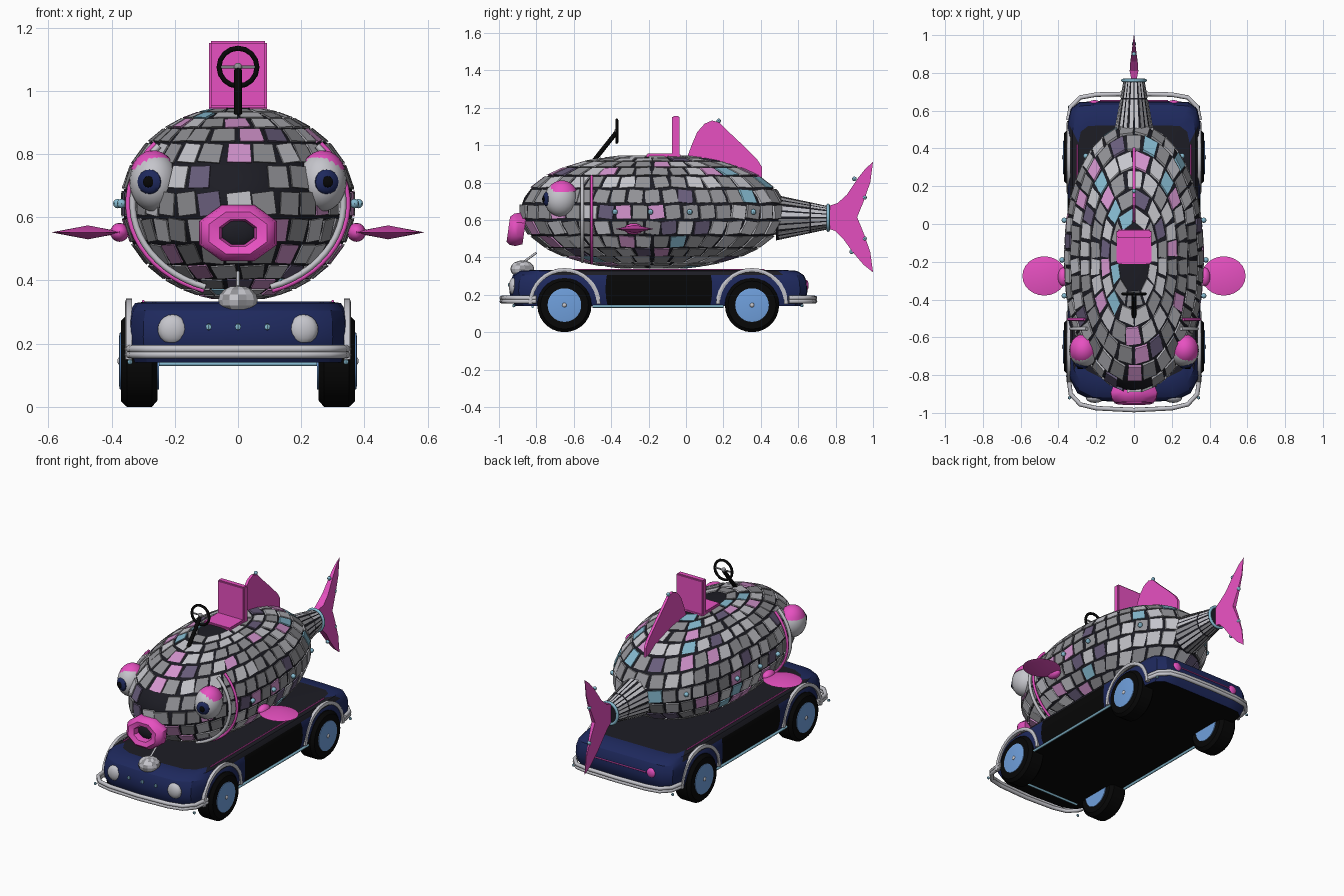
import bpy, bmesh, math, random
from mathutils import Vector, Matrix

if "Cube" in bpy.data.objects:
    bpy.data.objects.remove(bpy.data.objects["Cube"])

random.seed(11)
COLOURS = {
    "charcoal": (0.012, 0.012, 0.018), "silver": (0.56, 0.56, 0.6), "grey": (0.29, 0.29, 0.31),
    "pale_pink": (0.66, 0.3, 0.62), "dusky_purple": (0.14, 0.11, 0.2), "ice_blue": (0.24, 0.5, 0.64),
    "hot_pink": (0.84, 0.085, 0.56), "navy": (0.013, 0.022, 0.11), "black": (0.002, 0.002, 0.002),
    "wheel_blue": (0.16, 0.35, 0.72)}
MATS = {}
for key, rgb in COLOURS.items():
    MATS[key] = bpy.data.materials.new(key)
    MATS[key].diffuse_color = (*rgb, 1)


def finish(name, bm, mats, smooth=None):
    bmesh.ops.recalc_face_normals(bm, faces=bm.faces)
    me = bpy.data.meshes.new(name)
    bm.to_mesh(me)
    bm.free()
    for m in mats:
        me.materials.append(MATS[m])
    ob = bpy.data.objects.new(name, me)
    bpy.context.collection.objects.link(ob)
    if smooth:
        bpy.context.view_layer.objects.active = ob
        ob.select_set(True)
        bpy.ops.object.shade_smooth_by_angle(angle=math.radians(smooth))
        ob.select_set(False)
    return ob


def ball(name, c, r, mat, seg=16, rings=10, smooth=40, above=None, rot=Matrix()):
    bm = bmesh.new()
    bmesh.ops.create_uvsphere(bm, u_segments=seg, v_segments=rings, radius=1)
    if above is not None:
        cut = bmesh.ops.bisect_plane(bm, geom=bm.verts[:] + bm.edges[:] + bm.faces[:], plane_co=(0, 0, above),
                                     plane_no=(0, 0, -1), clear_outer=True)
        bmesh.ops.contextual_create(bm, geom=[e for e in cut["geom_cut"] if isinstance(e, bmesh.types.BMEdge)])
    bm.transform(Matrix.Translation(c) @ rot @ Matrix.Diagonal((*r, 1)))
    return finish(name, bm, [mat], smooth)


def box(name, lo, hi, mat, bevel=0.006):
    bm = bmesh.new()
    bmesh.ops.create_cube(bm, size=1)
    lo, hi = Vector(lo), Vector(hi)
    bm.transform(Matrix.Translation((lo + hi) / 2) @ Matrix.Diagonal((*(hi - lo), 1)))
    bmesh.ops.bevel(bm, geom=bm.edges[:], offset=bevel, segments=2, affect='EDGES')
    return finish(name, bm, [mat])


def tube(name, pts, r, mat, closed=False, sides=2):
    cu = bpy.data.curves.new(name, 'CURVE')
    cu.dimensions = '3D'
    cu.bevel_depth, cu.bevel_resolution, cu.use_fill_caps = r, sides, True
    sp = cu.splines.new('POLY')
    sp.points.add(len(pts) - 1)
    for p, q in zip(sp.points, pts):
        p.co = (*q, 1)
    sp.use_cyclic_u = closed
    cu.materials.append(MATS[mat])
    ob = bpy.data.objects.new(name, cu)
    bpy.context.collection.objects.link(ob)
    bpy.context.view_layer.objects.active = ob
    ob.select_set(True)
    bpy.ops.object.convert(target='MESH')
    bpy.ops.object.select_all(action='DESELECT')


def loft(bm, rings, cap=True):
    vs = [[bm.verts.new(p) for p in ring] for ring in rings]
    n = len(vs[0])
    for a, b in zip(vs, vs[1:]):
        for i in range(n):
            bm.faces.new((a[i], a[(i + 1) % n], b[(i + 1) % n], b[i]))
    if cap:
        bm.faces.new(vs[0])
        bm.faces.new(vs[-1])


def plate(name, pts, half, mat):
    """Thin upright fin from a (y, z) outline; half(y) gives the half thickness."""
    bm = bmesh.new()
    loft(bm, [[(s * half(y), y, z) for y, z in pts] for s in (-1, 1)])
    return finish(name, bm, [mat])


# Mirror tiles: closed raised plates over a surface function surf(u, v, scale)
TILE_MATS = ["silver", "grey", "pale_pink", "dusky_purple", "ice_blue"]


def tile(bm, surf, u0, u1, v0, v1, weights, skew=0.0):
    du, dv = skew * (u1 - u0), skew * (v1 - v0)
    quad = [(u0 + du, v0 - dv), (u1 + du, v0 + dv), (u1 - du, v1 + dv), (u0 - du, v1 - dv)]
    hi = [bm.verts.new(surf(u, v, 1.018)) for u, v in quad]
    lo = [bm.verts.new(surf(u, v, 0.985)) for u, v in quad]
    k = random.choices(range(5), weights)[0]
    faces = [hi, lo[::-1]] + [(hi[i], lo[i], lo[(i + 1) % 4], hi[(i + 1) % 4]) for i in range(4)]
    for f in faces:
        bm.faces.new(f).material_index = k


C, R = Vector((0, -0.18, 0.643)), Vector((0.366, 0.705, 0.304))
FULL = 0.9  # below 1 makes the ends blunter


def body(u, v, s=1.0):
    t = -math.cos(v) * math.cos(u)
    t = math.copysign(abs(t) ** FULL, t)
    return C + s * Vector((R.x * math.cos(v) * math.sin(u), R.y * t, R.z * math.sin(v)))


def section(y):
    """Scale of the body's cross-section at y."""
    return math.sqrt(1 - abs((y - C.y) / R.y) ** (2 / FULL))


# Fish body and its tiles, equal arc lengths round each row, rows closing up to the poles
bm = bmesh.new()
loft(bm, [[body(math.pi * i / 24, math.radians(v)) for i in range(48)] for v in range(-85, 86, 10)])
finish("fish_body", bm, ["charcoal"], 40)
N = 360
arc = [0.0]
for i in range(N):
    arc.append(arc[-1] + (body(2 * math.pi * (i + 1) / N, 0) - body(2 * math.pi * i / N, 0)).length)


def angle_at(t):
    d = (t % 1.0) * arc[-1]
    i = next(k for k in range(N) if arc[k + 1] >= d)
    return 2 * math.pi * (i + (d - arc[i]) / (arc[i + 1] - arc[i])) / N


bm = bmesh.new()
cuts = [8, 24, 39, 51, 61.5, 70, 77.5]
cuts = [math.radians(a) for a in [-c for c in cuts[::-1]] + cuts]
for row, (lo, hi) in enumerate(zip(cuts, cuts[1:])):
    v, h = (lo + hi) / 2, 0.42 * (hi - lo)
    n = max(6, round(arc[-1] * math.cos(v) / 0.088))
    for i in range(n):
        t = (i + 0.5 * (row % 2) + random.uniform(-0.06, 0.06)) / n
        a, b = angle_at(t - 0.42 / n), angle_at(t + 0.42 / n)
        if b < a:
            a -= 2 * math.pi
        p = body((a + b) / 2, v)
        if abs(p.x) < 0.055 and p.y < -0.75 and 0.67 < p.z < 0.78:
            continue  # bare patch above the lips
        tile(bm, body, a, b, v - h, v + h, (36, 45, 10, 8, 5), random.uniform(-0.07, 0.07))
finish("body_tiles", bm, TILE_MATS)


# Tail stem with long panels and a collar
def stem(u, v, s=1.0):
    return Vector((s * (0.105 - 0.05 * v) * math.sin(u), 0.48 + 0.28 * v, 0.612 + s * (0.122 - 0.06 * v) * math.cos(u)))


bm = bmesh.new()
loft(bm, [[stem(2 * math.pi * i / 10, v) for i in range(10)] for v in (0, 1)])
finish("tail_stem", bm, ["charcoal"])
bm = bmesh.new()
for i in range(10):
    for v0, v1 in ((0.05, 0.64), (0.67, 0.97)):
        tile(bm, stem, (i - 0.4) * math.pi / 5, (i + 0.4) * math.pi / 5, v0, v1, (65, 30, 0, 5, 0))
finish("stem_panels", bm, TILE_MATS)
tube("tail_collar", [stem(2 * math.pi * i / 20, 1, 1.08) for i in range(20)], 0.009, "ice_blue", True)

# Fins
plate("tail_fin", [(0.755, 0.672), (0.81, 0.69), (0.86, 0.735), (0.92, 0.825), (0.96, 0.875), (1.0, 0.91),
                   (0.985, 0.8), (0.95, 0.7), (0.915, 0.615), (0.95, 0.53), (0.985, 0.43), (1.0, 0.32),
                   (0.95, 0.36), (0.89, 0.43), (0.84, 0.5), (0.8, 0.54), (0.755, 0.555)],
      lambda y: min(0.024, 0.012 + (y - 0.755) * 0.2, 0.001 + (1 - y) * 0.13), "hot_pink")
plate("dorsal_fin", [(0.0, 0.92), (0.03, 1.0), (0.06, 1.07), (0.1, 1.115), (0.14, 1.132), (0.18, 1.12), (0.24, 1.06),
                     (0.32, 0.985), (0.38, 0.925), (0.405, 0.885), (0.405, 0.8), (0.2, 0.85)],
      lambda y: 0.008, "hot_pink")
for s in (-1, 1):
    ball("side_fin", (s * 0.475, -0.275, 0.552), (0.116, 0.104, 0.022), "hot_pink", 24, 2)
    ball("side_fin_root", (s * 0.375, -0.28, 0.552), (0.03, 0.05, 0.03), "hot_pink", 12, 8)

# Lips round a dark mouth
bm = bmesh.new()
sect = [(0.134, 0.01), (0.126, -0.022), (0.1, -0.042), (0.064, -0.034), (0.054, 0.0), (0.06, 0.04), (0.12, 0.045)]
loft(bm, [[(r * math.cos(a), -0.908 + d + 0.1 * (r * math.sin(a)), 0.55 + r * math.sin(a) * 0.72)
           for r, d in sect] for a in [math.pi / 8 + math.pi * i / 4 for i in range(9)]], cap=False)
bmesh.ops.remove_doubles(bm, verts=bm.verts, dist=1e-4)
finish("lips", bm, ["hot_pink"], 50)
ball("mouth", (0, -0.9, 0.55), (0.06, 0.02, 0.045), "charcoal")

# Eyes, lids, pupils and gill bands
for s in (-1, 1):
    c = Vector((s * 0.266, -0.67, 0.712))
    ball("eye", c, (0.078, 0.088, 0.094), "silver", 20, 14)
    ball("eyelid", c + Vector((0, 0.006, 0)), (0.079, 0.089, 0.1), "hot_pink", 20, 14, above=0.44,
         rot=Matrix.Rotation(s * 0.08, 4, 'Y'))
    ball("iris", c + Vector((s * 0.014, -0.073, 0)), (0.04, 0.021, 0.04), "navy", 10, 8,
         rot=Matrix.Rotation(s * 0.3, 4, 'Z'))
    ball("pupil", c + Vector((s * 0.018, -0.092, 0)), (0.018, 0.007, 0.018), "black", 10, 6)
    for name, y, r, mat in (("gill_band", -0.555, 0.01, "silver"), ("gill_trim", -0.505, 0.008, "hot_pink")):
        k = section(y) * 1.05
        tube(name, [(s * R.x * k * math.cos(a), y, C.z + R.z * k * math.sin(a))
                    for a in [math.radians(-72 + 6.3 * i) for i in range(19)]], r, mat)

# Studs on flanks and fins
for s in (-1, 1):
    for y in (-0.38, -0.19, 0.02, 0.36):
        ball("flank_stud", (s * 1.04 * R.x * section(y), y, 0.643), (0.015,) * 3, "ice_blue", 8, 6)
for y, z in ((0.175, 1.13), (0.9, 0.82), (0.955, 0.72), (0.955, 0.5), (0.885, 0.43)):
    ball("fin_stud", (0, y, z), (0.012,) * 3, "ice_blue", 8, 6)

# Seat and steering wheel
box("seat_base", (-0.092, -0.212, 0.9), (0.092, -0.03, 0.955), "hot_pink")
box("seat_back", (-0.092, -0.074, 0.93), (0.092, -0.034, 1.157), "hot_pink")
tube("steering_column", [(0, -0.49, 0.92), (0, -0.375, 1.065)], 0.012, "black")
tube("steering_wheel", [(0.06 * math.cos(a), -0.37, 1.075 + 0.06 * math.sin(a))
                        for a in [math.pi * i / 8 for i in range(16)]], 0.008, "black", True)
tube("wheel_spoke", [(-0.056, -0.37, 1.075), (0.056, -0.37, 1.075)], 0.005, "grey")
ball("wheel_boss", (0, -0.372, 1.075), (0.014, 0.012, 0.014), "grey", 10, 6)

# Car chassis: rounded footprint, navy ends, black middle and floor, dark deck
half = [(0, -0.945), (0.22, -0.935), (0.3, -0.895), (0.34, -0.82), (0.35, -0.74), (0.35, -0.43), (0.35, 0.14),
        (0.35, 0.54), (0.335, 0.61), (0.29, 0.645), (0.2, 0.65), (0, 0.65)]
foot = half + [(-x, y) for x, y in half[-2:0:-1]]
bm = bmesh.new()
loft(bm, [[(x * k, -0.148 + (y + 0.148) * k, z) for x, y in foot]
          for z, k in ((0.14, 0.96), (0.18, 0.99), (0.22, 1), (0.27, 0.995), (0.305, 0.975), (0.328, 0.93), (0.333, 0.84))])
bm.normal_update()
for f in bm.faces:
    c = f.calc_center_median()
    if c.z > 0.31 and (len(f.verts) > 4 or -0.72 < c.y < 0.48 and abs(c.x) > 0.25):
        f.material_index = 2
    elif -0.43 < c.y < 0.14 or len(f.verts) > 4:
        f.material_index = 1
finish("chassis", bm, ["navy", "black", "charcoal"], 30)
for s in (-1, 1):
    tube("deck_trim", [(s * 0.3, -0.7, 0.334), (s * 0.3, 0.42, 0.334)], 0.004, "hot_pink")
    tube("sill_pipe", [(s * 0.345, -0.5, 0.138), (s * 0.345, 0.2, 0.138)], 0.008, "ice_blue")
    # Headlights and tail lights
    ball("headlight", (s * 0.207, -0.922, 0.245), (0.047, 0.025, 0.047), "silver", 16, 10)
    ball("tail_light", (s * 0.21, 0.642, 0.25), (0.03, 0.014, 0.03), "hot_pink", 14, 8)
    for y in (-0.92, 0.62):
        ball("corner_stud", (s * 0.342, y, 0.142), (0.009,) * 3, "ice_blue", 6, 4)
tube("rear_trim", [(-0.18, 0.652, 0.25), (0.18, 0.652, 0.25)], 0.004, "hot_pink")
tube("front_pipe", [(-0.25, -0.82, 0.136), (0.25, -0.82, 0.136)], 0.007, "ice_blue")
for x in (-0.093, 0, 0.093):
    ball("nose_stud", (x, -0.945, 0.253), (0.011, 0.008, 0.011), "ice_blue", 6, 4)

# Bumpers
for name, ys in (("front_bumper", (-0.985, -0.975, -0.955, -0.9, -0.8)), ("rear_bumper", (0.69, 0.685, 0.67, 0.62, 0.55))):
    right = list(zip((0, 0.2, 0.285, 0.335, 0.348), ys))
    path = [(-x, y) for x, y in right[:0:-1]] + right
    for z in (0.165, 0.183):
        tube(name, [(x, y, z) for x, y in path], 0.012, "silver")


def turned(name, s, y, prof, mat, seg=28):
    bm = bmesh.new()
    loft(bm, [[(s * x, y + r * math.cos(2 * math.pi * i / seg), 0.145 + r * math.sin(2 * math.pi * i / seg))
               for i in range(seg)] for x, r in prof])
    finish(name, bm, [mat], 25)


# Wheels with hubs and flat arches
for s in (-1, 1):
    for y in (-0.65, 0.353):
        turned("tyre", s, y, [(0.255, 0.09), (0.255, 0.125), (0.272, 0.145), (0.352, 0.145), (0.37, 0.128),
                              (0.37, 0.09)], "black")
        turned("hub", s, y, [(0.25, 0.085), (0.25, 0.09), (0.374, 0.09), (0.376, 0.08)], "wheel_blue")
        ball("hub_cap", (s * 0.376, y, 0.145), (0.006, 0.012, 0.012), "silver", 10, 6)
        bm = bmesh.new()
        loft(bm, [[(s * x, y + r * math.cos(a), 0.15 + r * math.sin(a))
                   for x, r in ((0.335, 0.172), (0.354, 0.172), (0.357, 0.182), (0.354, 0.193), (0.335, 0.193))]
                  for a in [math.pi * i / 16 for i in range(17)]])
        finish("wheel_arch", bm, ["silver"], 30)

# Mirror-ball ornament on the bonnet
bm = bmesh.new()
bmesh.ops.create_uvsphere(bm, u_segments=14, v_segments=8, radius=1)
for f in bm.faces:
    f.material_index = random.random() < 0.35
bm.transform(Matrix.Translation((0, -0.875, 0.338)) @ Matrix.Diagonal((0.064, 0.064, 0.046, 1)))
finish("bonnet_ball", bm, ["silver", "grey"])
tube("bonnet_spike", [(0, -0.875, 0.37), (0, -0.8, 0.425)], 0.006, "silver")

for m in bpy.data.materials:
    if m.users and not m.is_grease_pencil:
        m.use_nodes = True
        m.node_tree.nodes["Principled BSDF"].inputs["Base Color"].default_value = m.diffuse_color
